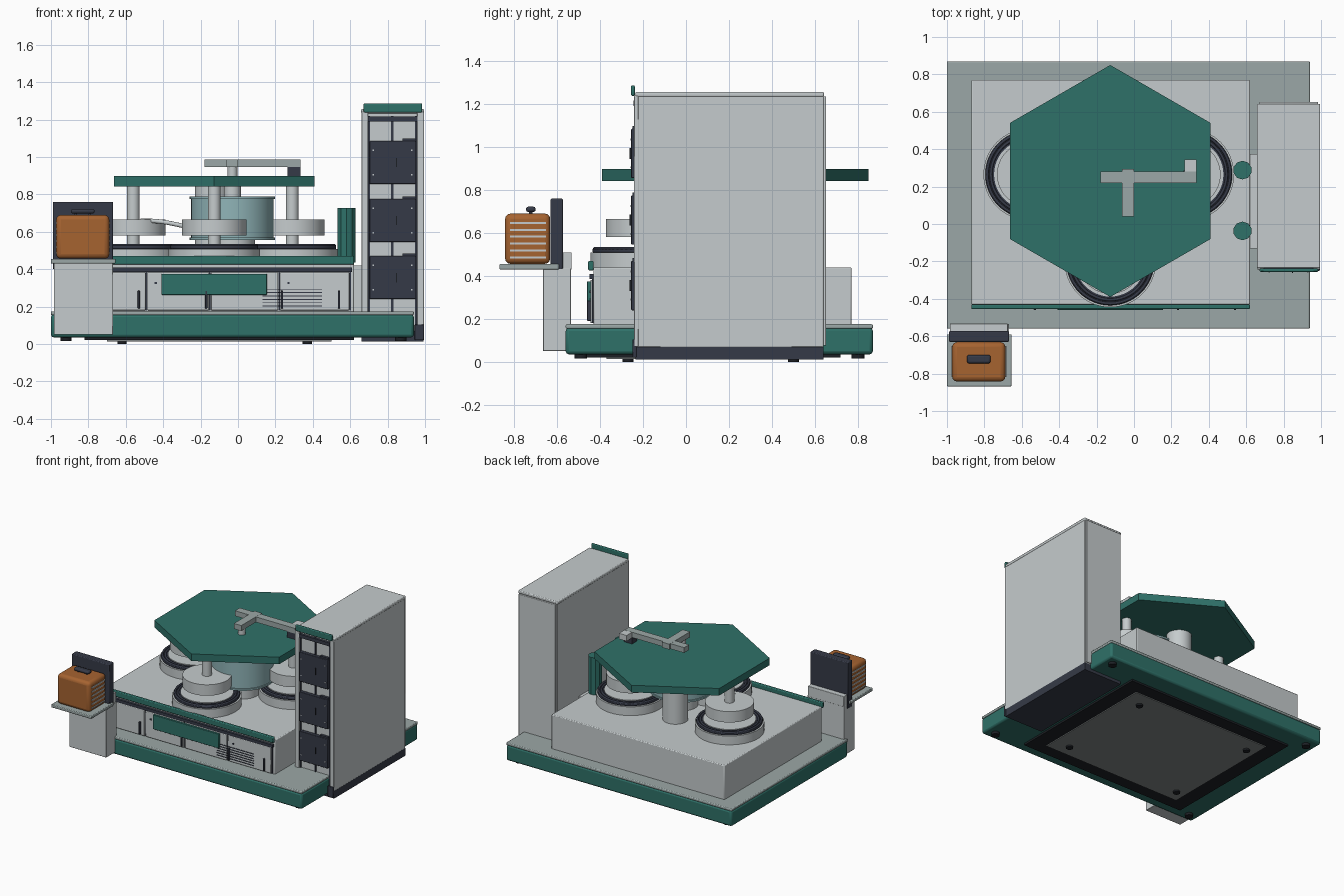
import bpy, math
from mathutils import Vector


def colour(name, rgb):
    m = bpy.data.materials.new(name)
    m.diffuse_color = (*rgb, 1)
    return m


LIGHT = colour("light grey", (0.56, 0.60, 0.61))
MID = colour("mid grey", (0.33, 0.39, 0.385))
TEAL = colour("teal", (0.028, 0.165, 0.14))
NAVY = colour("dark navy", (0.036, 0.042, 0.063))
ORANGE = colour("orange", (0.38, 0.125, 0.03))
BLUE = colour("pale blue", (0.28, 0.46, 0.48))
BLACK = colour("near black", (0.012, 0.014, 0.018))
PLATE = colour("steel grey", (0.22, 0.24, 0.24))


def finish(o, name, mat, bevel=0, seg=2):
    o.name = name
    o.data.materials.append(mat)
    if bevel:
        b = o.modifiers.new("bevel", "BEVEL")
        b.width, b.segments = bevel, seg
        bpy.ops.object.shade_smooth_by_angle(angle=math.radians(35))
    return o


def box(name, mat, x0, x1, y0, y1, z0, z1, bevel=0, seg=2):
    bpy.ops.mesh.primitive_cube_add(size=1)
    o = bpy.context.object
    c = Vector(((x0 + x1) / 2, (y0 + y1) / 2, (z0 + z1) / 2))
    for v in o.data.vertices:
        v.co = Vector((v.co.x * (x1 - x0), v.co.y * (y1 - y0), v.co.z * (z1 - z0))) + c
    return finish(o, name, mat, bevel, seg)


def cyl(name, mat, x, y, r, z0, z1, n=48, bevel=0):
    bpy.ops.mesh.primitive_cylinder_add(vertices=n, radius=r, depth=z1 - z0,
                                        location=(x, y, (z0 + z1) / 2))
    o = finish(bpy.context.object, name, mat, bevel)
    if n > 12:
        bpy.ops.object.shade_smooth_by_angle(angle=math.radians(35))
    return o


def ring(name, mat, x, y, z, r, t):
    bpy.ops.mesh.primitive_torus_add(major_radius=r, minor_radius=t, major_segments=48,
                                     minor_segments=8, location=(x, y, z))
    finish(bpy.context.object, name, mat)
    bpy.ops.object.shade_smooth()


# Base plinth, deck and underside
box("base_plinth", TEAL, -1.0, 0.94, -0.56, 0.87, 0.035, 0.158, 0.015)
box("base_deck", MID, -1.0, 0.94, -0.56, 0.87, 0.154, 0.175, 0.006)
box("underside_panel", BLACK, -0.82, 0.62, -0.47, 0.72, 0.02, 0.04)
box("service_plate", PLATE, -0.70, 0.50, -0.37, 0.62, 0.013, 0.025)
for x in (-0.92, 0.87):
    for y in (-0.49, 0.80):
        cyl("base_foot", BLACK, x, y, 0.03, 0.015, 0.04, 16)
for x in (-0.62, 0.37):
    for y in (-0.27, 0.5):
        cyl("plate_foot", BLACK, x, y, 0.025, 0.0, 0.02, 16)

# Main body and its front panels
box("main_body", LIGHT, -0.87, 0.62, -0.43, 0.77, 0.17, 0.44, 0.006)
box("front_strip", TEAL, -0.87, 0.62, -0.455, -0.43, 0.425, 0.47, 0.006)
box("front_shadow_rail", NAVY, -0.85, 0.61, -0.45, -0.425, 0.385, 0.408)
seams = (-0.85, -0.49, -0.15, 0.22, 0.60)
for a, b in zip(seams, seams[1:]):
    box("front_door", LIGHT, a + 0.005, b - 0.005, -0.445, -0.425, 0.18, 0.382, 0.004)
for x in seams:
    box("door_seam", NAVY, x - 0.004, x + 0.004, -0.437, -0.425, 0.18, 0.39)
for x in (-0.53, -0.17, 0.235, 0.54):
    box("door_handle", NAVY, x - 0.006, x + 0.006, -0.46, -0.44, 0.19, 0.285, 0.003)
for x in (-0.44, 0.27):
    box("door_lock", NAVY, x - 0.006, x + 0.006, -0.449, -0.44, 0.32, 0.332)
box("display_panel", TEAL, -0.41, 0.155, -0.46, -0.44, 0.263, 0.375, 0.003)
for i in range(6):
    z = 0.20 + i * 0.018
    box("vent_slot", NAVY, 0.13, 0.45, -0.449, -0.44, z, z + 0.005)

# Three stations: turntable, spindle, weight and leg up to the table
for x, y in ((-0.127, -0.20), (-0.56, 0.265), (0.29, 0.265)):
    cyl("turntable_base", LIGHT, x, y, 0.245, 0.435, 0.508, 64)
    cyl("turntable_ring", NAVY, x, y, 0.235, 0.508, 0.527, 64, 0.005)
    for r in (0.225, 0.205):
        ring("turntable_groove", NAVY, x, y, 0.527, r, 0.008)
    cyl("turntable_platter", LIGHT, x, y, 0.188, 0.51, 0.533, 48)
    cyl("spindle", LIGHT, x, y, 0.034, 0.53, 0.85, 24)
    cyl("weight_disc", LIGHT, x, y, 0.173, 0.58, 0.665, 48)

# Central drum, rear column and hexagonal table top
cyl("drum", BLUE, -0.03, 0.10, 0.22, 0.56, 0.785)
for z in (0.555, 0.775):
    cyl("drum_rim", BLUE, -0.03, 0.10, 0.229, z, z + 0.013)
cyl("drum_pedestal", LIGHT, -0.03, 0.10, 0.12, 0.435, 0.56)
cyl("drum_neck", LIGHT, -0.03, 0.10, 0.045, 0.78, 0.845, 24)
cyl("rear_column", LIGHT, -0.14, 0.33, 0.09, 0.435, 0.845, 32)
hexa = cyl("hexagon_top", TEAL, -0.127, 0.23, 0.62, 0.842, 0.897, 6)

# Short hose from the left station to the drum
cu = bpy.data.curves.new("hose", "CURVE")
cu.dimensions, cu.bevel_depth, cu.bevel_resolution = "3D", 0.012, 3
sp = cu.splines.new("BEZIER")
path = ((-0.52, 0.15, 0.66), (-0.42, 0.12, 0.655), (-0.24, 0.10, 0.62))
sp.bezier_points.add(2)
for p, co in zip(sp.bezier_points, path):
    p.co = co
    p.handle_left_type = p.handle_right_type = "AUTO"
hose = bpy.data.objects.new("hose", cu)
bpy.context.collection.objects.link(hose)
cu.materials.append(LIGHT)

# T-shaped arm above the table
cyl("arm_post", LIGHT, -0.03, 0.09, 0.026, 0.89, 0.95, 24)
box("arm_cross_bar", MID, -0.18, 0.335, 0.22, 0.28, 0.945, 0.986)
box("arm_stem", MID, -0.063, 0.0, 0.04, 0.295, 0.945, 0.987)
box("arm_end_block", LIGHT, 0.27, 0.335, 0.28, 0.345, 0.94, 0.985)
box("arm_sensor", NAVY, 0.265, 0.335, 0.225, 0.285, 0.895, 0.945)

# Twin upright canisters and the bridge to the cabinet
for y in (0.288, -0.037):
    cyl("canister", TEAL, 0.58, y, 0.05, 0.435, 0.728, 10)
box("bridge_duct", LIGHT, 0.615, 0.67, -0.13, 0.375, 0.17, 0.42)

# Tall cabinet
box("cabinet_plinth", NAVY, 0.66, 0.992, -0.235, 0.64, 0.012, 0.07)
box("cabinet_body", LIGHT, 0.66, 0.992, -0.225, 0.64, 0.068, 1.24, 0.004)
box("cabinet_roof", LIGHT, 0.658, 0.995, -0.235, 0.642, 1.233, 1.256, 0.006)
box("cabinet_back_door", LIGHT, 0.67, 0.985, 0.638, 0.652, 0.075, 1.235, 0.004)
for x0, x1 in ((0.66, 0.695), (0.958, 0.994)):
    box("cabinet_post", LIGHT, x0, x1, -0.243, -0.22, 0.07, 1.24, 0.004)
for x in (0.70, 0.825, 0.953):
    box("cabinet_gap", NAVY, x - 0.006, x + 0.006, -0.232, -0.22, 0.07, 1.22)
box("cabinet_lintel", NAVY, 0.695, 0.96, -0.245, -0.22, 1.19, 1.217)
box("cabinet_sign_strip", TEAL, 0.672, 0.985, -0.256, -0.238, 1.238, 1.287, 0.006)
box("cabinet_toe_block", NAVY, 0.945, 0.994, -0.25, -0.23, 0.02, 0.105, 0.004)
for z in (0.24, 0.545, 0.855):
    box("cabinet_drawer", NAVY, 0.703, 0.95, -0.255, -0.225, z, z + 0.23, 0.004)
    box("drawer_tab", NAVY, 0.88, 0.95, -0.25, -0.23, z + 0.22, z + 0.243)
    box("drawer_latch", BLACK, 0.845, 0.851, -0.262, -0.25, z + 0.09, z + 0.14)
    for x in (0.722, 0.93):
        for dz in (0.05, 0.18):
            box("drawer_screw", LIGHT, x - 0.004, x + 0.004, -0.258, -0.25,
                z + dz - 0.004, z + dz + 0.004)

# Side stand with tray, screen plate and orange case
box("stand_column", LIGHT, -0.985, -0.668, -0.665, -0.535, 0.05, 0.435, 0.003)
box("stand_back", LIGHT, -0.985, -0.675, -0.58, -0.532, 0.43, 0.51, 0.003)
box("stand_tray", MID, -1.0, -0.655, -0.868, -0.59, 0.43, 0.455, 0.005)
box("stand_screen", NAVY, -0.99, -0.668, -0.63, -0.573, 0.40, 0.76, 0.006)
box("orange_case", ORANGE, -0.972, -0.688, -0.842, -0.632, 0.456, 0.69, 0.025, 3)
for i in range(6):
    z = 0.482 + i * 0.032
    for x0, x1 in ((-0.694, -0.683), (-0.977, -0.966)):
        box("case_louvre", LIGHT, x0, x1, -0.818, -0.652, z, z + 0.009)
box("case_handle", NAVY, -0.893, -0.767, -0.745, -0.70, 0.697, 0.722, 0.01)
for x in (-0.875, -0.80):
    box("handle_foot", NAVY, x, x + 0.015, -0.73, -0.715, 0.68, 0.705)
